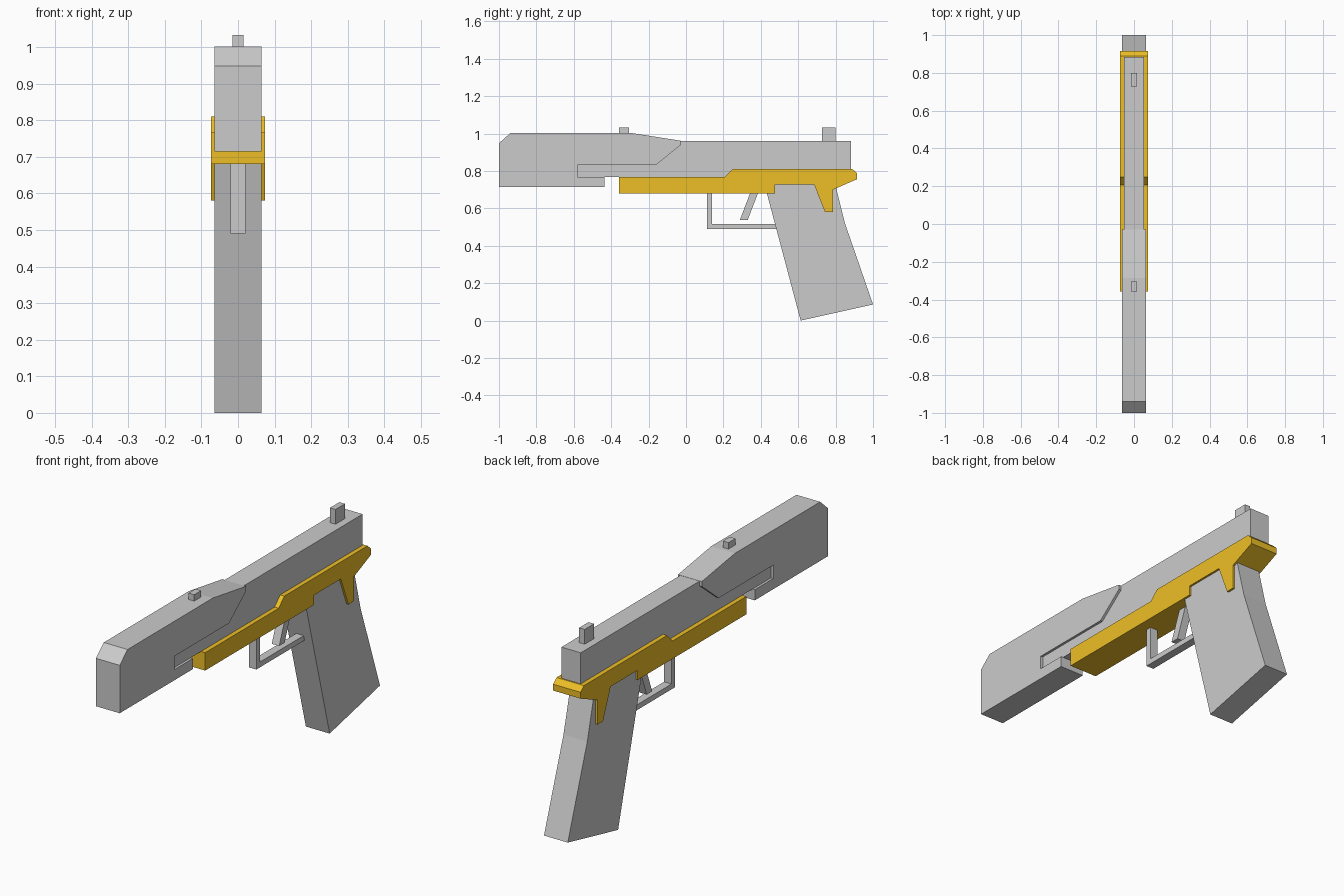
import bpy
import bmesh

if "Cube" in bpy.data.objects:
    bpy.data.objects.remove(bpy.data.objects["Cube"])


def extrude_profile(name, points, half_width, material=None):
    """Flat-sided solid: a (y, z) outline extruded symmetrically across x."""
    bm = bmesh.new()
    face = bm.faces.new([bm.verts.new((-half_width, y, z)) for y, z in points])
    result = bmesh.ops.extrude_face_region(bm, geom=[face])
    moved = [g for g in result["geom"] if isinstance(g, bmesh.types.BMVert)]
    bmesh.ops.translate(bm, verts=moved, vec=(2 * half_width, 0, 0))
    bmesh.ops.recalc_face_normals(bm, faces=bm.faces)
    mesh = bpy.data.meshes.new(name)
    bm.to_mesh(mesh)
    bm.free()
    obj = bpy.data.objects.new(name, mesh)
    bpy.context.collection.objects.link(obj)
    if material:
        mesh.materials.append(material)
    return obj


def box(name, y0, y1, z0, z1, half_width):
    return extrude_profile(name, [(y0, z0), (y1, z0), (y1, z1), (y0, z1)], half_width)


orange = bpy.data.materials.new("orange")
orange.diffuse_color = (0.85, 0.52, 0.02, 1)
orange.use_nodes = True
orange.node_tree.nodes["Principled BSDF"].inputs["Base Color"].default_value = orange.diffuse_color

# Front shroud with bevelled nose and a side notch for the slide
extrude_profile("front_shroud", [
    (-1.0, 0.715), (-1.0, 0.948), (-0.94, 1.002), (-0.285, 1.002),
    (-0.03, 0.962), (-0.03, 0.938), (-0.16, 0.832), (-0.58, 0.832),
    (-0.58, 0.767), (-0.437, 0.767), (-0.437, 0.715)], 0.064)

# Narrower slide that fills the notch and runs to the back
extrude_profile("slide", [
    (-0.58, 0.767), (-0.58, 0.832), (-0.16, 0.832), (-0.03, 0.938),
    (-0.03, 0.961), (0.883, 0.961), (0.883, 0.767)], 0.052)

# Coloured frame with stepped top, tail and side lug
extrude_profile("frame", [
    (-0.358, 0.68), (-0.358, 0.767), (0.207, 0.767), (0.25, 0.81),
    (0.89, 0.81), (0.915, 0.787), (0.915, 0.756), (0.785, 0.70),
    (0.785, 0.581), (0.743, 0.581), (0.685, 0.727), (0.477, 0.727),
    (0.477, 0.68)], 0.074, orange)

# Raked grip with a bent back edge
extrude_profile("grip", [
    (0.42, 0.727), (0.613, 0.0), (1.0, 0.086), (0.85, 0.52),
    (0.805, 0.70), (0.80, 0.74), (0.42, 0.74)], 0.064)

# Trigger guard and trigger
extrude_profile("trigger_guard", [
    (0.112, 0.69), (0.112, 0.491), (0.50, 0.491), (0.50, 0.517),
    (0.14, 0.517), (0.14, 0.69)], 0.02)
extrude_profile("trigger", [
    (0.288, 0.538), (0.33, 0.538), (0.388, 0.69), (0.346, 0.69)], 0.02)

# Sights
box("front_sight", -0.358, -0.305, 0.98, 1.033, 0.015)
box("rear_sight", 0.728, 0.80, 0.95, 1.033, 0.015)
